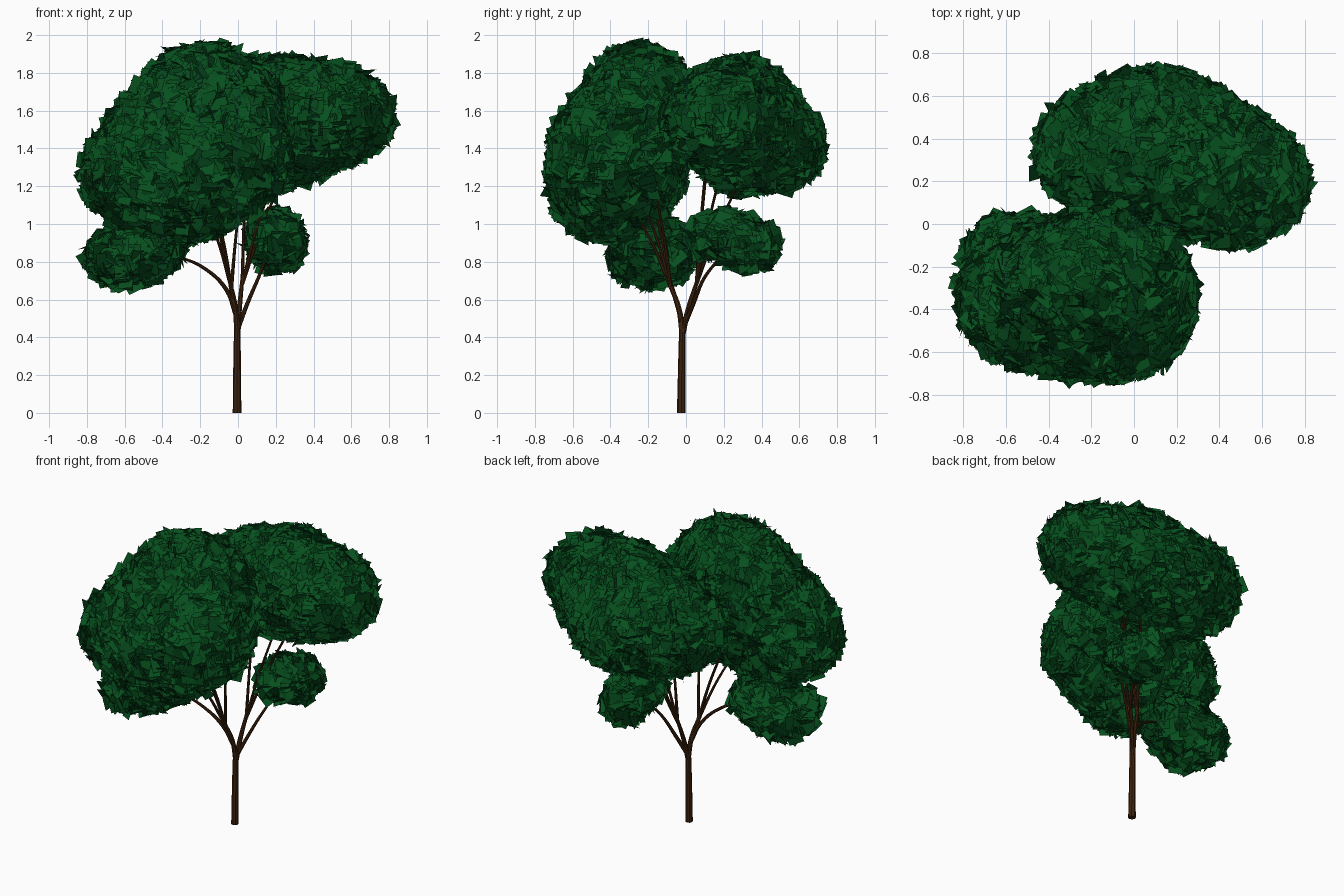
import bpy, bmesh, random, math
from mathutils import Vector, Matrix

random.seed(4)
cube = bpy.data.objects.get("Cube")
if cube:
    bpy.data.objects.remove(cube)


def material(name, rgb):
    m = bpy.data.materials.new(name)
    m.use_nodes = True
    m.diffuse_color = (*rgb, 1)
    m.node_tree.nodes["Principled BSDF"].inputs["Base Color"].default_value = (*rgb, 1)
    return m


leaf_green = material("leaf green", (0.002, 0.08, 0.013))
bark_brown = material("bark brown", (0.047, 0.016, 0.004))


def lump(lobes):
    """Rounded mass: the hull of several ellipsoids (centre, radii)."""
    bm = bmesh.new()
    for centre, radii in lobes:
        place = Matrix.Translation(centre) @ Matrix.Diagonal((*radii, 1))
        bmesh.ops.create_icosphere(bm, subdivisions=3, radius=1, matrix=place)
    hull = bmesh.ops.convex_hull(bm, input=bm.verts[:])
    waste = [v for v in hull["geom_interior"] if isinstance(v, bmesh.types.BMVert)]
    bmesh.ops.delete(bm, geom=waste, context="VERTS")
    bmesh.ops.triangulate(bm, faces=bm.faces[:])
    bmesh.ops.recalc_face_normals(bm, faces=bm.faces[:])
    bm.normal_update()
    return bm


def foliage(name, lobes, density=1100):
    """Square leaf cards, mostly level, that lie roughly along the surface of a mass."""
    bm = lump(lobes)
    shell = [([v.co.copy() for v in f.verts], f.normal.copy(), f.calc_area()) for f in bm.faces]
    bm.clear()
    areas = [s[2] for s in shell]
    for corners, normal, _ in random.choices(shell, areas, k=int(sum(areas) * density)):
        a, b = sorted((random.random(), random.random()))
        spot = corners[0] * a + corners[1] * (b - a) + corners[2] * (1 - b)
        tilt = Vector([random.gauss(0, 0.42) for _ in range(3)])
        n = (normal + tilt).normalized()
        spin = Matrix.Rotation(random.gauss(0, 0.35), 3, n)
        u = spin @ n.cross(Vector((0, 0, 1))).normalized()
        w = n.cross(u)
        half = random.uniform(0.03, 0.05)
        spot += normal * random.uniform(-0.03, 0.01)
        bm.faces.new([bm.verts.new(spot + (u * i + w * j) * half)
                      for i, j in ((-1, -1), (1, -1), (1, 1), (-1, 1))])
    mesh = bpy.data.meshes.new(name)
    bm.to_mesh(mesh)
    bm.free()
    mesh.materials.append(leaf_green)
    bpy.context.collection.objects.link(bpy.data.objects.new(name, mesh))


def limb(name, points, start, end):
    """Tapered round limb through the points."""
    curve = bpy.data.curves.new(name, "CURVE")
    curve.dimensions = "3D"
    curve.bevel_depth = 1
    curve.bevel_resolution = 2
    curve.resolution_u = 5
    curve.use_fill_caps = True
    spline = curve.splines.new("BEZIER")
    spline.bezier_points.add(len(points) - 1)
    for i, (p, co) in enumerate(zip(spline.bezier_points, points)):
        p.co = co
        p.handle_left_type = p.handle_right_type = "AUTO"
        p.radius = start + (end - start) * i / (len(points) - 1)
    curve.materials.append(bark_brown)
    obj = bpy.data.objects.new(name, curve)
    bpy.context.collection.objects.link(obj)
    bpy.ops.object.select_all(action="DESELECT")
    bpy.context.view_layer.objects.active = obj
    obj.select_set(True)
    bpy.ops.object.convert(target="MESH")
    bpy.ops.object.shade_smooth_by_angle()


# Trunk and the two main forks
limb("trunk", [(-0.005, -0.025, 0), (-0.005, -0.022, 0.25), (-0.003, -0.018, 0.5)], 0.023, 0.017)
limb("front_fork", [(-0.003, -0.018, 0.42), (-0.015, -0.04, 0.56), (-0.04, -0.085, 0.68)], 0.017, 0.012)
limb("back_fork", [(-0.003, -0.018, 0.42), (0.008, 0.015, 0.56), (0.022, 0.06, 0.7)], 0.017, 0.011)

# Branches reaching into the foliage
limb("low_right_branch", [(-0.01, -0.03, 0.52), (-0.06, -0.07, 0.65), (-0.17, -0.11, 0.76),
                          (-0.3, -0.14, 0.82), (-0.5, -0.18, 0.85)], 0.014, 0.005)
limb("low_left_branch", [(-0.003, -0.018, 0.44), (0.05, 0.04, 0.58), (0.11, 0.1, 0.72),
                         (0.16, 0.2, 0.84), (0.22, 0.28, 0.93)], 0.013, 0.005)
front_tips = [(-0.17, -0.28, 1.08), (-0.12, -0.22, 1.1), (0.01, -0.15, 1.12), (-0.14, -0.17, 1.1)]
back_tips = [(0.04, 0.1, 1.27), (0.2, 0.11, 1.3), (0.26, 0.19, 1.3), (0.18, 0.28, 1.22)]
for side, base, tips in (("front", Vector((-0.035, -0.08, 0.66)), front_tips),
                         ("back", Vector((0.022, 0.055, 0.68)), back_tips)):
    for k, tip in enumerate(tips):
        tip = Vector(tip)
        bend = base.lerp(tip, 0.45) + Vector((0, 0, 0.03))
        limb(f"{side}_branch_{k + 1}", [base, bend, tip, tip + (tip - bend) * 0.6], 0.010, 0.004)

# Foliage masses
foliage("front_crown", [((-0.17, -0.25, 1.55), (0.41, 0.32, 0.4)),
                        ((-0.45, -0.35, 1.28), (0.38, 0.33, 0.32)),
                        ((-0.27, -0.43, 1.22), (0.34, 0.29, 0.31)),
                        ((-0.08, -0.36, 1.37), (0.37, 0.37, 0.32))])
foliage("back_crown", [((-0.05, 0.34, 1.47), (0.41, 0.32, 0.3)),
                       ((0.46, 0.21, 1.57), (0.36, 0.31, 0.27)),
                       ((0.22, 0.28, 1.61), (0.3, 0.27, 0.27)),
                       ((0.15, 0.27, 1.43), (0.36, 0.25, 0.23)),
                       ((0.1, 0.44, 1.42), (0.38, 0.29, 0.24))])
foliage("low_right_clump", [((-0.61, -0.18, 0.82), (0.19, 0.22, 0.15)),
                            ((-0.46, -0.17, 0.88), (0.18, 0.21, 0.15))])
foliage("low_left_clump", [((0.2, 0.18, 0.94), (0.14, 0.15, 0.13)),
                           ((0.2, 0.34, 0.89), (0.15, 0.15, 0.14))])
